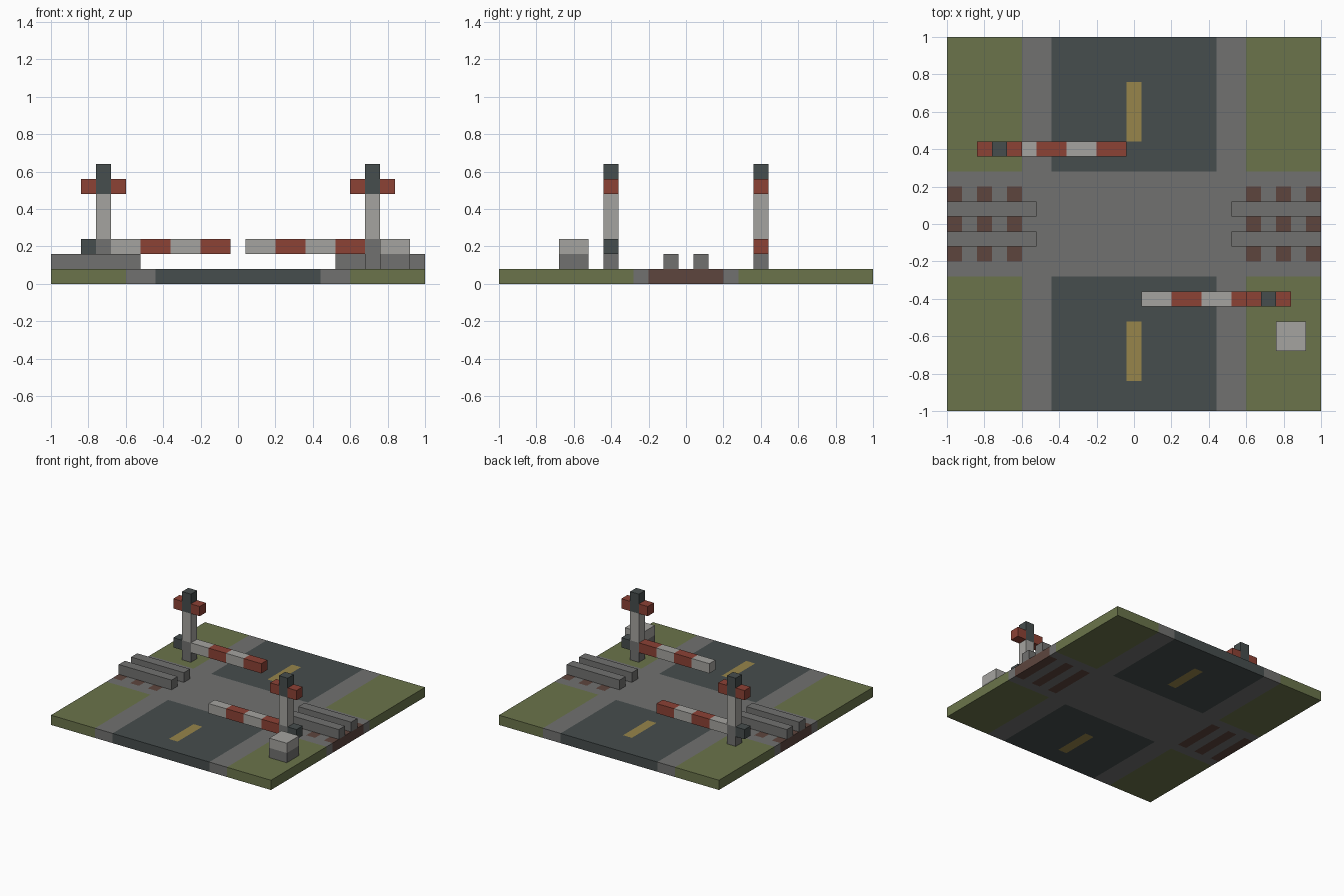
import bpy, bmesh
from mathutils import Vector, Matrix

if "Cube" in bpy.data.objects:
    bpy.data.objects.remove(bpy.data.objects["Cube"], do_unlink=True)

U = 0.08  # side of one block


def material(name, colour):
    m = bpy.data.materials.new(name)
    m.use_nodes = True
    m.diffuse_color = (*colour, 1)
    bsdf = m.node_tree.nodes["Principled BSDF"]
    bsdf.inputs["Base Color"].default_value = (*colour, 1)
    bsdf.inputs["Roughness"].default_value = 0.9
    return m


GRASS = material("grass green", (0.145, 0.175, 0.07))
GREY = material("stone grey", (0.165, 0.165, 0.16))
DARK = material("asphalt dark", (0.061, 0.075, 0.075))
BROWN = material("sleeper brown", (0.11, 0.06, 0.048))
YELLOW = material("line yellow", (0.31, 0.235, 0.07))
RED = material("barrier red", (0.265, 0.054, 0.036))
LIGHT = material("light grey", (0.375, 0.37, 0.35))


def finish(bm, name, mats):
    me = bpy.data.meshes.new(name)
    bm.to_mesh(me)
    bm.free()
    for m in mats:
        me.materials.append(m)
    ob = bpy.data.objects.new(name, me)
    bpy.context.scene.collection.objects.link(ob)
    return ob


def box_mesh(lo, hi):
    lo, hi = Vector(lo), Vector(hi)
    bm = bmesh.new()
    bmesh.ops.create_cube(bm, size=1, matrix=Matrix.Translation((lo + hi) / 2)
                          @ Matrix.Diagonal((*(hi - lo), 1)))
    return bm


def block(name, mat, xs, y, zs, depth=1):
    """Box over block ranges: xs and zs are (low, high), y is its middle."""
    x0, x1 = sorted(xs)
    d = depth / 2
    return finish(box_mesh((x0 * U, (y - d) * U, zs[0] * U),
                           (x1 * U, (y + d) * U, zs[1] * U)), name, [mat])


# Ground slab, cut along the borders of its painted regions
bm = box_mesh((-1, -1, 0), (1, 1, U))
x_cuts = [s * c for c in (0.5, 5.5, 7.5, 8.5, 9.5, 10.5, 11.5) for s in (-1, 1)]
y_cuts = [-10.5, -6.5, -3.5, -2.5, 2.5, 3.5, 5.5, 9.5]
for axis, cuts in enumerate((x_cuts, y_cuts)):
    normal = Vector((1 - axis, axis, 0))
    for c in cuts:
        bmesh.ops.bisect_plane(bm, geom=bm.verts[:] + bm.edges[:] + bm.faces[:],
                               plane_co=normal * c * U, plane_no=normal)


def ground_colour(x, y):
    ax, ay = abs(x), abs(y)
    if ay < 3.5:                                   # track bed with sleepers
        sleeper = ay < 2.5 and any(abs(ax - c) < 0.6 for c in (8, 10, 12))
        return 3 if sleeper else 1
    if ax < 0.5 and (5.5 < y < 9.5 or -10.5 < y < -6.5):
        return 4                                   # centre line dashes
    return 2 if ax < 5.5 else 1 if ax < 7.5 else 0


for f in bm.faces:
    c = f.calc_center_median() / U
    f.material_index = ground_colour(c.x, c.y)
finish(bm, "ground_slab", [GRASS, GREY, DARK, BROWN, YELLOW])

# Rails on either side of the road
for s, side in ((-1, "right"), (1, "left")):
    for y, end in ((-1, "front"), (1, "back")):
        block(f"rail_{side}_{end}", GREY, (s * 6.5, s * 12.5), y, (1, 2))

# Barriers: s is the side of the post, y its row, stripes run inward from it
for s, y, end, stripes in ((1, -5, "front", (RED, LIGHT, RED, LIGHT)),
                           (-1, 5, "back", (LIGHT, RED, LIGHT, RED))):
    post = (s * 8.5, s * 9.5)
    block(f"{end}_post_foot", GREY, post, y, (1, 3))
    block(f"{end}_post", LIGHT, post, y, (3, 6))
    block(f"{end}_signal_head", DARK, post, y, (6, 8))
    block(f"{end}_outer_lamp", RED, (s * 9.5, s * 10.5), y, (6, 7))
    block(f"{end}_inner_lamp", RED, (s * 7.5, s * 8.5), y, (6, 7))
    block(f"{end}_counterweight", DARK, (s * 9.5, s * 10.5), y, (2, 3))
    for i, mat in enumerate(stripes):
        x = 8.5 - 2 * i
        block(f"{end}_arm_stripe_{i + 1}", mat, (s * x, s * (x - 2)), y, (2, 3))

# Control cabinet
block("cabinet_base", GREY, (9.5, 11.5), -7.5, (1, 2), depth=2)
block("cabinet_top", LIGHT, (9.5, 11.5), -7.5, (2, 3), depth=2)
